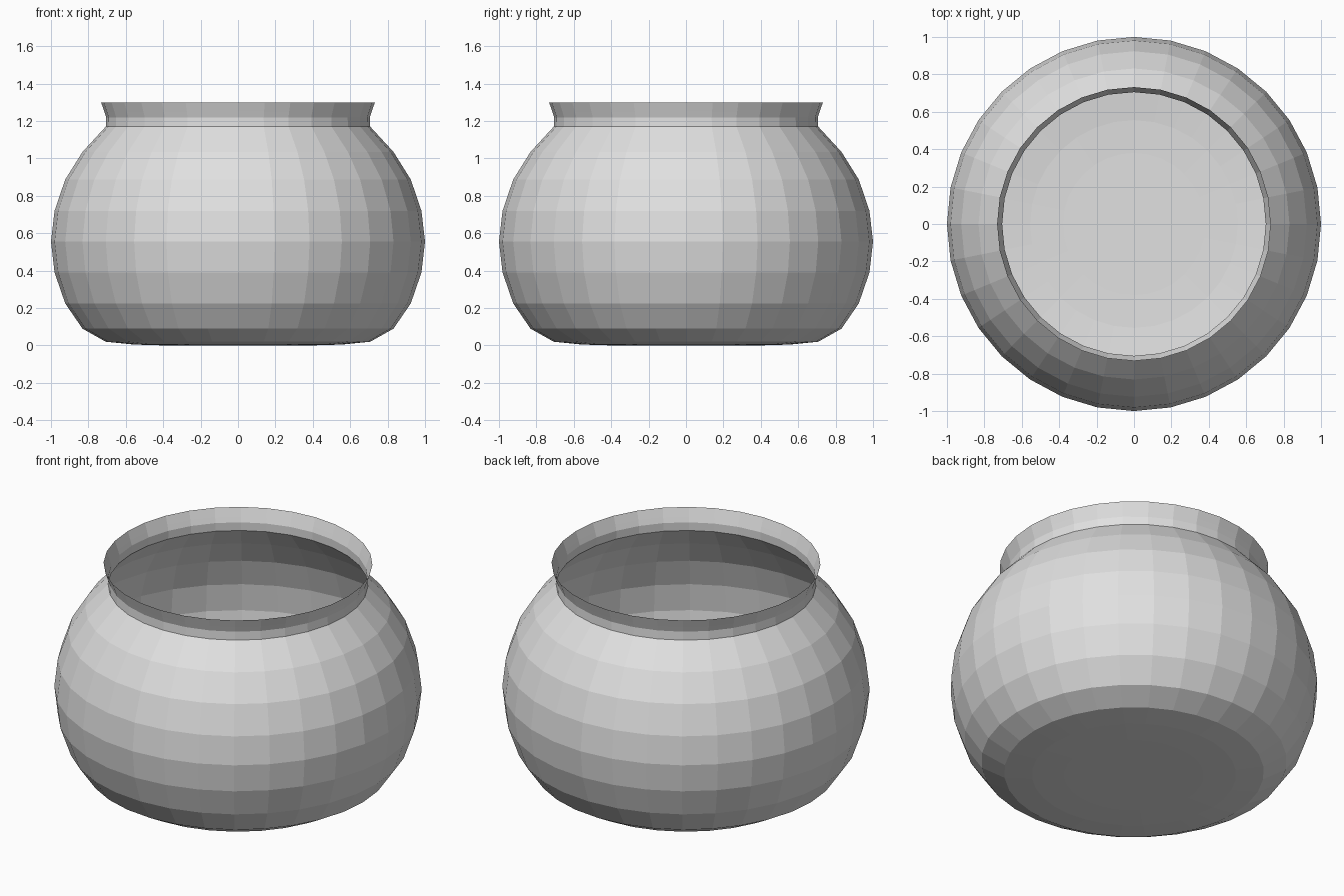
import bpy
import math

if "Cube" in bpy.data.objects:
    bpy.data.objects.remove(bpy.data.objects["Cube"])

SEGMENTS = 32

# One pale colour for the whole bowl
pale = bpy.data.materials.new("pale_grey")
pale.diffuse_color = (0.75, 0.75, 0.75, 1)
pale.use_nodes = True
pale.node_tree.nodes["Principled BSDF"].inputs["Base Color"].default_value = pale.diffuse_color


def ring_radius(i):
    """Radius of the i-th latitude ring away from the equator of a 16-ring sphere."""
    return math.cos(math.radians(11.25 * i))


# Ring heights from the floor up to the rim: squashed sphere with flattened base
lower = [(5, 0.005), (4, 0.02), (3, 0.09), (2, 0.225), (1, 0.39)]
upper = [(0, 0.555), (1, 0.72), (2, 0.887), (3, 1.035), (4, 1.17)]
profile = [(0.2, 0.0), (0.38, 0.0)]
profile += [(ring_radius(i), z) for i, z in lower + upper]
profile += [(0.705, 1.22), (0.715, 1.25), (0.732, 1.30)]  # neck and flared rim

# Revolve the profile into an open, thin-walled bowl
verts = [(0, 0, 0)]
for r, z in profile:
    for s in range(SEGMENTS):
        a = 2 * math.pi * s / SEGMENTS
        verts.append((r * math.cos(a), r * math.sin(a), z))

faces = []
for s in range(SEGMENTS):
    t = (s + 1) % SEGMENTS
    faces.append((0, 1 + t, 1 + s))  # floor fan
    for k in range(len(profile) - 1):
        low, high = 1 + k * SEGMENTS, 1 + (k + 1) * SEGMENTS
        faces.append((low + s, low + t, high + t, high + s))

mesh = bpy.data.meshes.new("bowl")
mesh.from_pydata(verts, [], faces)
mesh.materials.append(pale)
mesh.update()
bowl = bpy.data.objects.new("bowl", mesh)
bpy.context.collection.objects.link(bowl)
